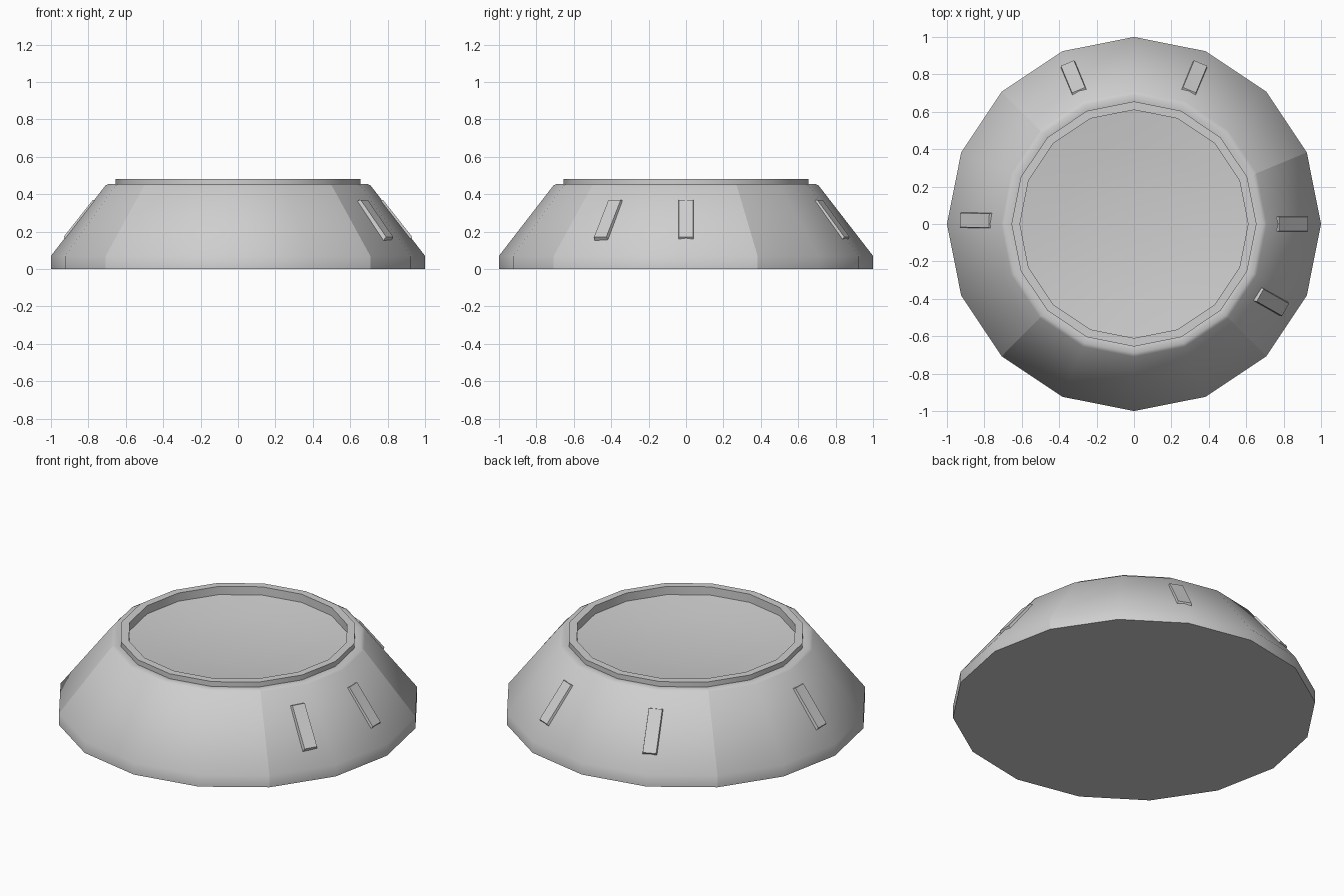
import bpy
import bmesh
from math import cos, sin, pi, radians
from mathutils import Matrix, Vector

cube = bpy.data.objects.get("Cube")
if cube:
    bpy.data.objects.remove(cube)

SIDES = 16
grey = bpy.data.materials.new("plain grey")
grey.use_nodes = True
grey.diffuse_color = (0.62, 0.62, 0.62, 1)
grey.node_tree.nodes["Principled BSDF"].inputs["Base Color"].default_value = (0.62, 0.62, 0.62, 1)


def finish(name, bm):
    bmesh.ops.recalc_face_normals(bm, faces=bm.faces)
    mesh = bpy.data.meshes.new(name)
    bm.to_mesh(mesh)
    bm.free()
    mesh.materials.append(grey)
    obj = bpy.data.objects.new(name, mesh)
    bpy.context.collection.objects.link(obj)
    return obj


def smooth(obj, degrees):
    bpy.ops.object.select_all(action="DESELECT")
    obj.select_set(True)
    bpy.context.view_layer.objects.active = obj
    bpy.ops.object.shade_smooth_by_angle(angle=radians(degrees))


# Sloping body with a raised rim and shallow dished floor, lathed from one profile
profile = [(1, 0), (1, 0.07), (0.71, 0.445), (0.69, 0.455), (0.655, 0.45),
           (0.655, 0.48), (0.61, 0.48), (0.61, 0.43), (0.4, 0.405), (0.2, 0.392)]
bm = bmesh.new()
rings = [[bm.verts.new((r * cos(2 * pi * i / SIDES), r * sin(2 * pi * i / SIDES), z))
          for i in range(SIDES)] for r, z in profile]
floor_centre = bm.verts.new((0, 0, 0.388))
for i in range(SIDES):
    j = (i + 1) % SIDES
    for low, high in zip(rings, rings[1:]):
        bm.faces.new((low[i], low[j], high[j], high[i]))
    bm.faces.new((rings[-1][i], rings[-1][j], floor_centre))
bm.faces.new(rings[0])
body = finish("body", bm)
smooth(body, 60)

# Four hard creases running up the slope
for edge in body.data.edges:
    a, b = edge.vertices
    if max(a, b) < 4 * SIDES and a % SIDES == b % SIDES and a % SIDES in (1, 6, 10, 14):
        edge.use_edge_sharp = True

# Thin raised plates with chamfered sides lying on the slope
slope = Vector((-0.62, 0, 0.785))
normal = Vector((0.785, 0, 0.62))
frame = Matrix((slope, normal.cross(slope), normal)).transposed().to_4x4()
centre = Vector((0.845, 0, 0.265)) - normal * 0.01
for number, angle in enumerate((0, 67.5, 112.5, 178.7, -29.5), 1):
    bm = bmesh.new()
    bmesh.ops.create_cube(bm, size=1)
    bmesh.ops.scale(bm, vec=(0.28, 0.094, 0.04), verts=bm.verts)
    outer = [v for v in bm.verts if v.co.z > 0]
    bmesh.ops.scale(bm, vec=(0.9, 0.8, 1), verts=outer)
    bm.transform(Matrix.Rotation(radians(angle), 4, "Z") @ Matrix.Translation(centre) @ frame)
    finish(f"slope_plate_{number}", bm)
